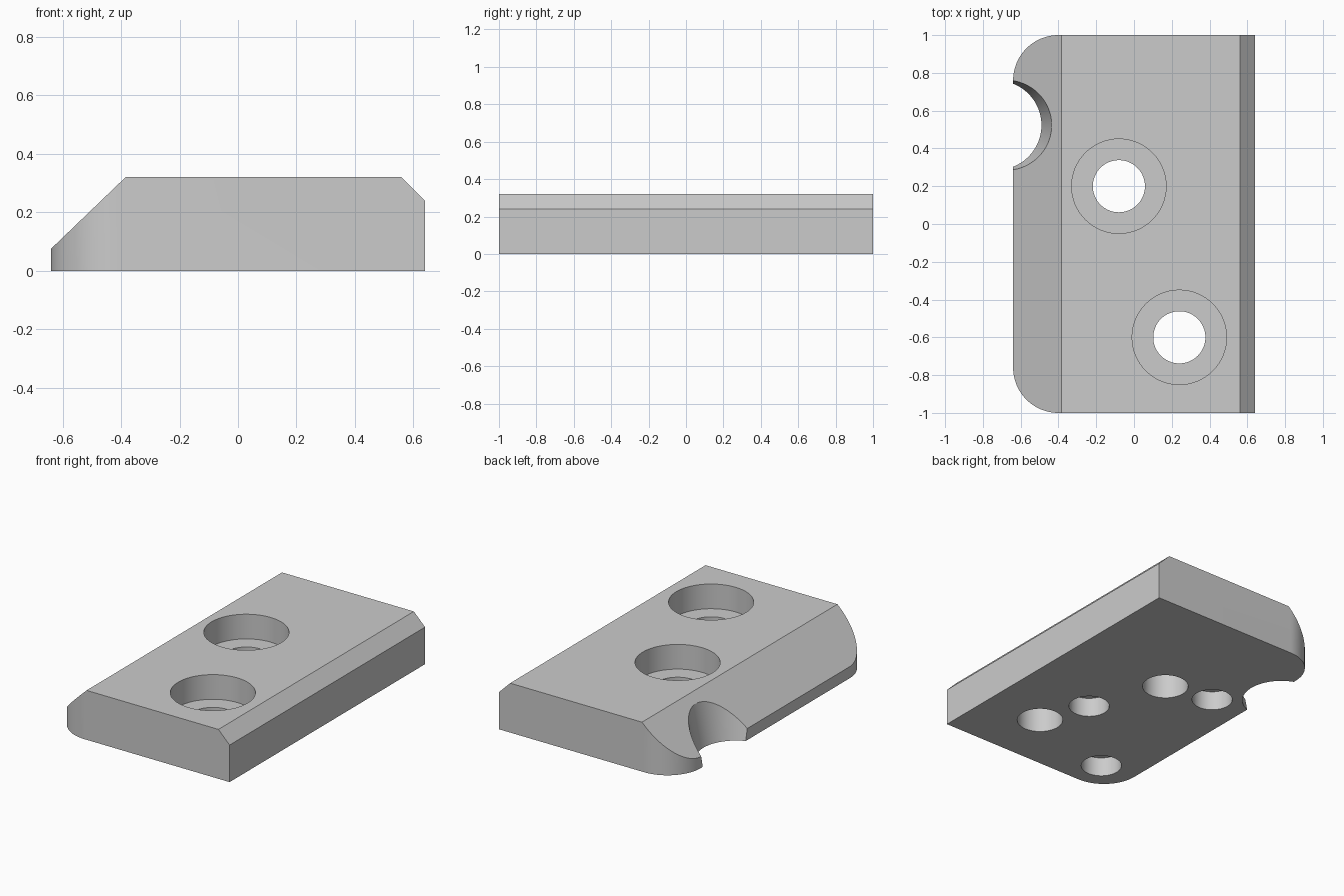
import bpy, bmesh
from math import sin, cos, pi
from mathutils import Vector, Matrix

default = bpy.data.objects.get("Cube")
if default:
    bpy.data.objects.remove(default, do_unlink=True)

HX, HY, H = 0.64, 1.0, 0.32
CORNER = 0.24

grey = bpy.data.materials.new("plain_grey")
grey.use_nodes = True
grey.diffuse_color = (0.6, 0.6, 0.6, 1)
grey.node_tree.nodes["Principled BSDF"].inputs["Base Color"].default_value = (0.6, 0.6, 0.6, 1)


def make_object(name, bm):
    bmesh.ops.recalc_face_normals(bm, faces=bm.faces)
    mesh = bpy.data.meshes.new(name)
    bm.to_mesh(mesh)
    bm.free()
    mesh.materials.append(grey)
    obj = bpy.data.objects.new(name, mesh)
    bpy.context.collection.objects.link(obj)
    return obj


def corner_arc(cx, cy, start, steps=24):
    return [(cx + CORNER * cos(start + pi / 2 * i / steps),
             cy + CORNER * sin(start + pi / 2 * i / steps)) for i in range(steps + 1)]


def slice_off(bm, point, normal):
    """Remove everything beyond a plane and close the cut."""
    geom = bm.verts[:] + bm.edges[:] + bm.faces[:]
    cut = bmesh.ops.bisect_plane(bm, geom=geom, dist=1e-5, plane_co=Vector(point),
                                 plane_no=Vector(normal), clear_outer=True)
    edges = [e for e in cut["geom_cut"] if isinstance(e, bmesh.types.BMEdge)]
    bmesh.ops.contextual_create(bm, geom=edges)


# Plate: outline with two rounded corners, raised to full height
outline = [(HX, -HY), (HX, HY)]
outline += corner_arc(-HX + CORNER, HY - CORNER, pi / 2)
outline += corner_arc(-HX + CORNER, -HY + CORNER, pi)
bm = bmesh.new()
base = bm.faces.new([bm.verts.new((x, y, 0)) for x, y in outline])
top = bmesh.ops.extrude_face_region(bm, geom=[base])
bmesh.ops.translate(bm, vec=(0, 0, H),
                    verts=[v for v in top["geom"] if isinstance(v, bmesh.types.BMVert)])

# Wide slope on the right edge, small chamfer on the left edge
slice_off(bm, (-0.385, 0, H), (-0.245, 0, 0.255))
slice_off(bm, (0.56, 0, H), (1, 0, 1))
plate = make_object("mounting_plate", bm)


def drill(name, x, y, z0, z1, r0, r1=None, segments=64):
    """Cut a round or tapered hole between two heights."""
    bm = bmesh.new()
    bmesh.ops.create_cone(bm, cap_ends=True, segments=segments, radius1=r0,
                          radius2=r1 or r0, depth=z1 - z0,
                          matrix=Matrix.Translation((x, y, (z0 + z1) / 2)))
    cutter = make_object(name, bm)
    cutter.hide_render = True
    mod = plate.modifiers.new(name, 'BOOLEAN')
    mod.operation = 'DIFFERENCE'
    mod.solver = 'EXACT'
    mod.object = cutter
    bpy.ops.object.modifier_apply(modifier=mod.name)
    bpy.data.objects.remove(cutter, do_unlink=True)


bpy.context.view_layer.objects.active = plate
plate.select_set(True)

# Counterbored screw holes
for x, y in [(-0.08, 0.20), (0.24, -0.60)]:
    drill("counterbore_cutter", x, y, 0.16, 0.5, 0.25)
    drill("screw_hole_cutter", x, y, -0.1, 0.25, 0.138)

# Blind pin holes in the underside
for x, y in [(0.12, -0.28), (-0.40, 0.26), (-0.40, -0.785)]:
    drill("pin_hole_cutter", x, y, -0.1, 0.125, 0.122)

# Tapered notch in the sloped edge
drill("notch_cutter", -0.726, 0.523, -0.1, 0.5, 0.216, 0.336, 128)

bpy.ops.object.shade_smooth_by_angle(angle=pi / 6)
